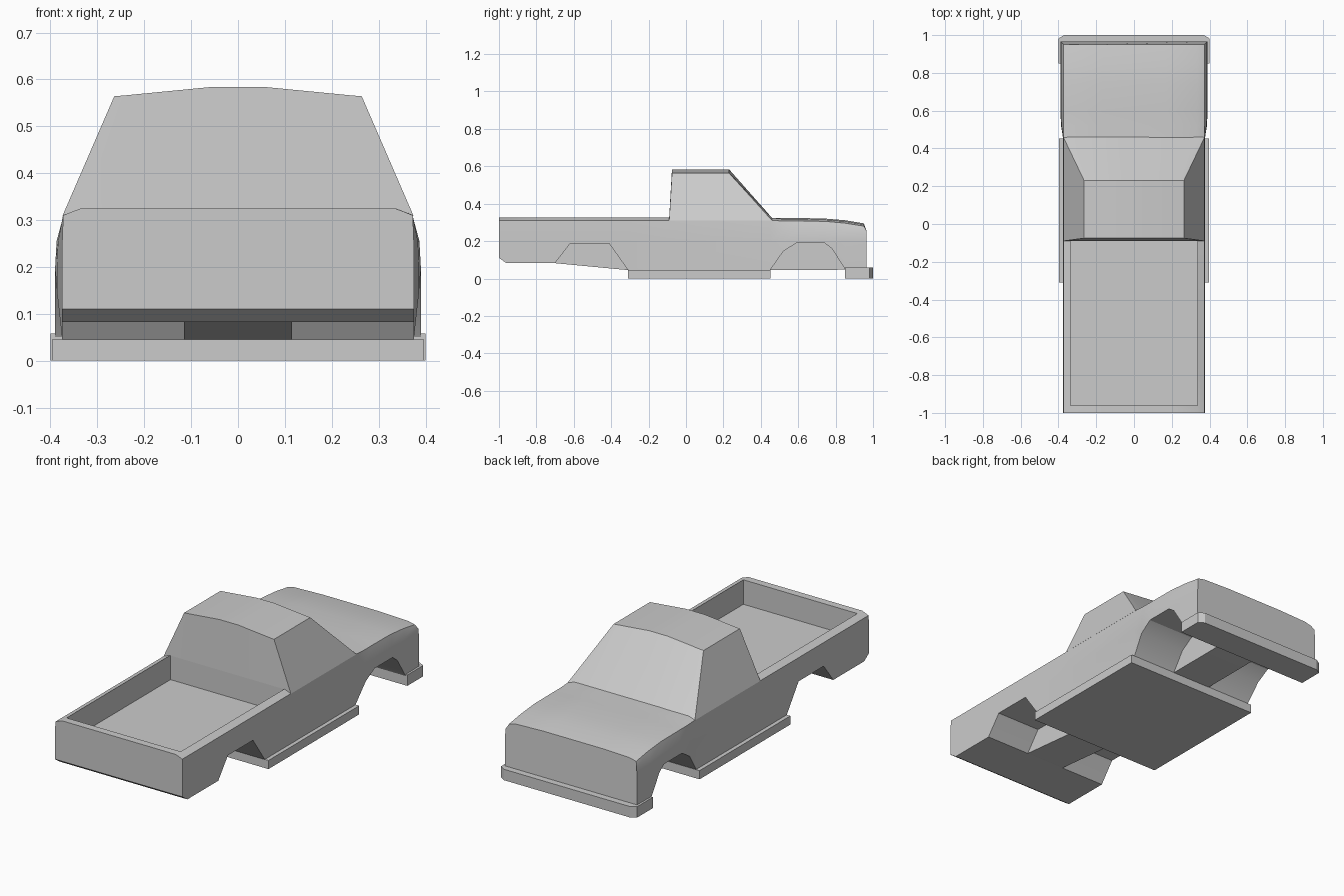
import bpy, bmesh
from math import radians

if "Cube" in bpy.data.objects:
    bpy.data.objects.remove(bpy.data.objects["Cube"])

paint = bpy.data.materials.new("plain grey")
paint.use_nodes = True
GREY = (0.6, 0.6, 0.6, 1)
paint.diffuse_color = GREY
paint.node_tree.nodes["Principled BSDF"].inputs["Base Color"].default_value = GREY


def finish(bm, name):
    bmesh.ops.recalc_face_normals(bm, faces=bm.faces)
    mesh = bpy.data.meshes.new(name)
    bm.to_mesh(mesh)
    bm.free()
    obj = bpy.data.objects.new(name, mesh)
    bpy.context.collection.objects.link(obj)
    mesh.materials.append(paint)
    return obj


def loft(name, rings, closed=True):
    """Skin a row of equal-length rings and cap both ends."""
    bm = bmesh.new()
    rows = [[bm.verts.new(p) for p in ring] for ring in rings]
    n = len(rows[0])
    for a, b in zip(rows, rows[1:]):
        for i in range(n):
            j = (i + 1) % n
            bm.faces.new((a[i], a[j], b[j], b[i]))
    bm.faces.new(rows[0])
    bm.faces.new(rows[-1])
    return finish(bm, name)


def box(name, x, y0, y1, z0, z1):
    outline = [(-x, y0), (x, y0), (x, y1), (-x, y1)]
    return loft(name, [[(px, py, z) for px, py in outline] for z in (z0, z1)])


def cut(target, cutter):
    mod = target.modifiers.new(cutter.name, "BOOLEAN")
    mod.operation = "DIFFERENCE"
    mod.solver = "EXACT"
    mod.object = cutter
    bpy.context.view_layer.objects.active = target
    bpy.ops.object.modifier_apply(modifier=mod.name)
    bpy.data.objects.remove(cutter)


# Body: y, underside, side half width, shoulder height, top height, crown
stations = [
    (-1.0, .11, .375, .31, .325, 0),
    (-.96, .082, .375, .31, .325, 0),
    (-.70, .082, .375, .31, .325, 0),
    (-.31, .045, .375, .31, .325, 0),
    (.45, .045, .375, .312, .325, 0),
    (.52, .045, .386, .307, .326, .008),
    (.60, .045, .39, .307, .326, .008),
    (.74, .045, .39, .306, .323, .008),
    (.85, .048, .39, .296, .314, .008),
    (.965, .05, .388, .28, .297, .008),
]


def section(y, under, side, shoulder, top, crown):
    half = [(side, under), (side, .2), (side - (side - .375) * .2, .255),
            (.373, shoulder), (.335, top - crown), (.17, top - crown * .3)]
    ring = half + [(-x, z) for x, z in reversed(half)]
    lean = .014 if y > .9 else 0
    return [(x, y - (lean if z > .26 else 0), z) for x, z in ring]


body = loft("truck_body", [section(*s) for s in stations])

# Open cargo bed
cut(body, box("bed_pocket", .335, -.96, -.088, .195, .5))

# Wheel arches, leaving a central spine
rear_arch = [(-.715, .06), (-.70, .083), (-.62, .186), (-.41, .186), (-.31, .045), (-.31, .0)]
front_arch = [(.45, .0), (.45, .045), (.52, .145), (.59, .19), (.74, .19),
              (.78, .16), (.85, .05), (.85, .0)]
for label, arch in (("rear", rear_arch), ("front", front_arch)):
    for side in (-1, 1):
        rings = [[(side * x, y, z) for y, z in arch] for x in (.115, .5)]
        cut(body, loft(label + "_arch_cutter", rings))

# Cab: slanted glass and tapered sides under a slightly crowned roof
cab_columns = [(.374, .264, .31, .564), (.335, .24, .324, .566), (.08, .055, .324, .584)]


def cab_ring(base_x, roof_x, base_z, roof_z):
    return [(base_x, -.09, base_z), (roof_x, -.075, roof_z),
            (roof_x, .23, roof_z), (base_x, .46, base_z)]


cab_half = [cab_ring(*c) for c in cab_columns]
cab = loft("cab", cab_half + [[(-x, y, z) for x, y, z in r] for r in reversed(cab_half)])

# Sill slab between the wheels
sill = box("sill_slab", .396, -.31, .452, 0, .046)

# Nose bumper with clipped corners
plan = [(-.4, .85), (.4, .85), (.4, .982), (.37, 1), (-.37, 1), (-.4, .982)]
bumper = loft("nose_bumper", [[(x, y, z) for x, y in plan] for z in (0, .058)])

for obj in (body, cab, sill, bumper):
    bpy.ops.object.select_all(action="DESELECT")
    obj.select_set(True)
    bpy.context.view_layer.objects.active = obj
    bpy.ops.object.shade_smooth_by_angle(angle=radians(25))
